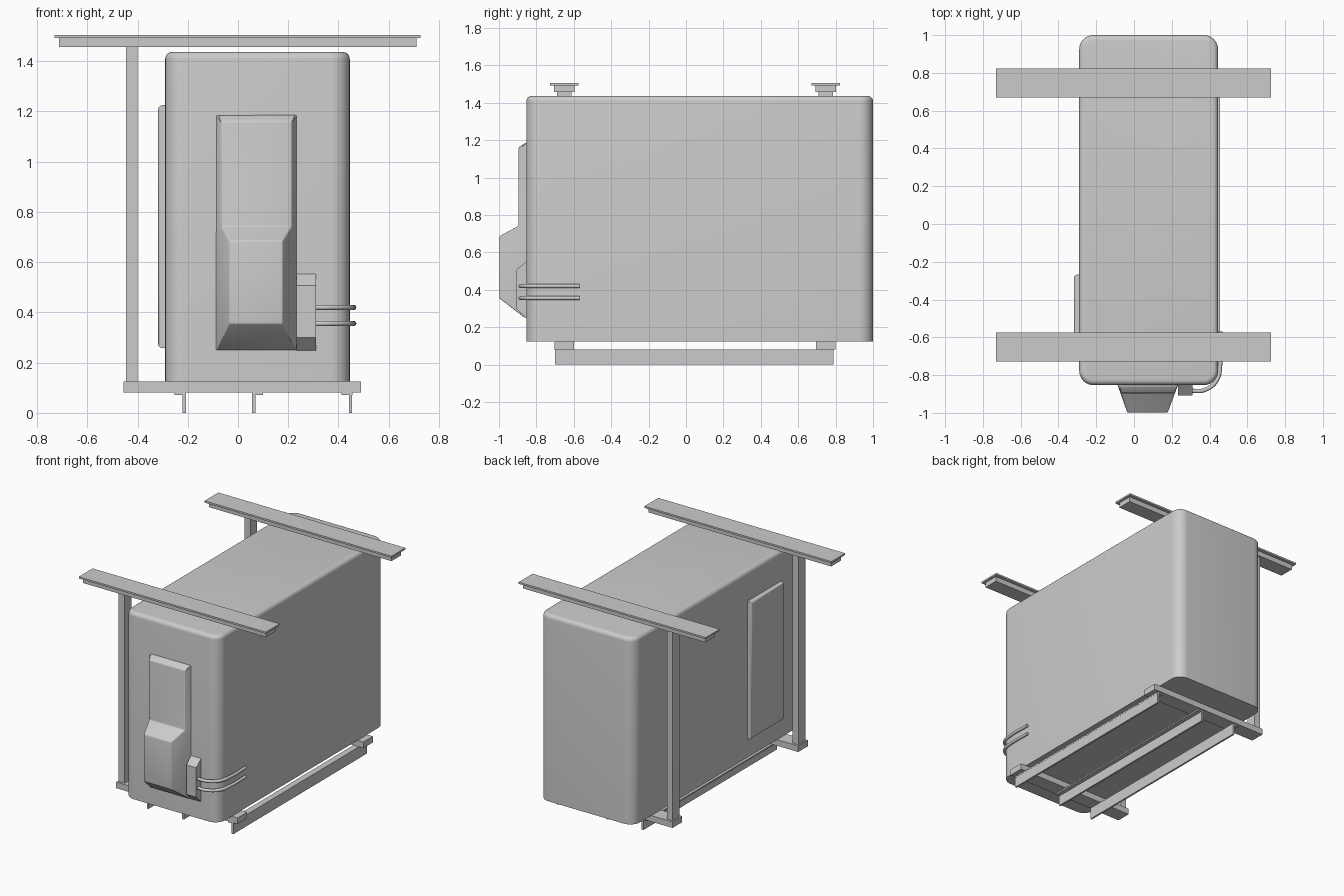
import bpy, bmesh, math
from mathutils import Vector

cube = bpy.data.objects.get("Cube")
if cube:
    bpy.data.objects.remove(cube, do_unlink=True)

grey = bpy.data.materials.new("light_grey")
grey.use_nodes = True
grey.diffuse_color = (0.6, 0.6, 0.6, 1)
grey.node_tree.nodes["Principled BSDF"].inputs["Base Color"].default_value = grey.diffuse_color


def finish(name, bm, smooth=False):
    bmesh.ops.recalc_face_normals(bm, faces=bm.faces[:])
    mesh = bpy.data.meshes.new(name)
    bm.to_mesh(mesh)
    bm.free()
    mesh.materials.append(grey)
    ob = bpy.data.objects.new(name, mesh)
    bpy.context.collection.objects.link(ob)
    if smooth:
        bpy.ops.object.select_all(action='DESELECT')
        ob.select_set(True)
        bpy.context.view_layer.objects.active = ob
        bpy.ops.object.shade_smooth_by_angle(angle=math.radians(40))
    return ob


def box_bm(x, y, z):
    bm = bmesh.new()
    bmesh.ops.create_cube(bm, size=1)
    for v in bm.verts:
        v.co = Vector(r[0] if c < 0 else r[1] for c, r in zip(v.co, (x, y, z)))
    return bm


def box(name, x, y, z):
    return finish(name, box_bm(x, y, z))


def bevel(bm, edges, width, segments):
    bmesh.ops.bevel(bm, geom=edges, offset=width, segments=segments,
                    profile=0.5, affect='EDGES', clamp_overlap=True)


def loft(name, sections, width, segments):
    """Skin equal-sized rings, cap the ends and round the outer edges."""
    bm = bmesh.new()
    rings = [[bm.verts.new(p) for p in s] for s in sections]
    n = len(rings[0])
    for a, b in zip(rings, rings[1:]):
        for i in range(n):
            j = (i + 1) % n
            bm.faces.new((a[i], a[j], b[j], b[i]))
    bm.faces.new(rings[0])
    bm.faces.new(rings[-1])
    back = max(v.co.y for v in bm.verts)
    outer = [e for e in bm.edges if min(v.co.y for v in e.verts) < back - 0.001
             and max(v.co.y for v in e.verts) < back - 0.001]
    bevel(bm, outer, width, segments)
    return finish(name, bm, True)


# Main cabinet: wide vertical corners, small top rounding, sharp base
bm = box_bm((-0.29, 0.445), (-0.853, 1.0), (0.125, 1.437))
bevel(bm, [e for e in bm.edges if abs(e.verts[0].co.z - e.verts[1].co.z) > 1], 0.075, 8)
bevel(bm, [e for e in bm.edges if all(v.co.z > 1.43 for v in e.verts)], 0.028, 5)
finish("cabinet", bm, True)

# Front cover: shallow upper part, deep lower part
stations = [(0.25, 0.25, -0.862, -0.085, 0.232), (0.25, 0.355, -0.998, -0.035, 0.178),
            (0.72, 0.686, -0.998, -0.035, 0.178), (0.745, 0.742, -0.896, -0.064, 0.213),
            (1.185, 1.16, -0.896, -0.064, 0.213), (1.186, 1.184, -0.862, -0.078, 0.229)]
loft("front_cover", [[(l if y > -0.87 else -0.088, -0.85, zb), (l, y, zf), (r, y, zf),
                      (r if y > -0.87 else 0.234, -0.85, zb)]
                     for zb, zf, y, l, r in stations], 0.009, 3)

# Cable connector with sloped ends
profile = [(-0.85, 0.245), (-0.907, 0.3), (-0.907, 0.508), (-0.85, 0.555)]
bm = bmesh.new()
face = bm.faces.new([bm.verts.new((0.233, y, z)) for y, z in profile])
side = bmesh.ops.extrude_face_region(bm, geom=[face])["geom"]
bmesh.ops.translate(bm, vec=(0.077, 0, 0),
                    verts=[v for v in side if isinstance(v, bmesh.types.BMVert)])
finish("cable_connector", bm)

# Cables bending around the cabinet corner
for name, z in (("lower_cable", 0.356), ("upper_cable", 0.42)):
    curve = bpy.data.curves.new(name, 'CURVE')
    curve.dimensions = '3D'
    curve.bevel_depth = 0.011
    curve.bevel_resolution = 3
    curve.use_fill_caps = True
    curve.resolution_u = 8
    spline = curve.splines.new('BEZIER')
    path = [(0.3, -0.883), (0.37, -0.88), (0.437, -0.83), (0.457, -0.74), (0.457, -0.57)]
    spline.bezier_points.add(len(path) - 1)
    for p, (x, y) in zip(spline.bezier_points, path):
        p.co = (x, y, z)
        p.handle_left_type = p.handle_right_type = 'AUTO'
    curve.materials.append(grey)
    ob = bpy.data.objects.new(name, curve)
    bpy.context.collection.objects.link(ob)

# Side access panel with rounded outer edges
bm = box_bm((-0.318, -0.28), (-0.64, -0.268), (0.258, 1.225))
bevel(bm, [e for e in bm.edges if all(v.co.x < -0.31 for v in e.verts)], 0.017, 3)
finish("side_panel", bm, True)

# Frames: upper rail with flange, post, and lower cross beam
for name, y in (("front", -0.651), ("rear", 0.747)):
    box(name + "_rail_flange", (-0.73, 0.726), (y - 0.077, y + 0.077), (1.493, 1.505))
    box(name + "_rail", (-0.712, 0.71), (y - 0.054, y + 0.054), (1.457, 1.493))
    box(name + "_post", (-0.446, -0.4), (y - 0.038, y + 0.038), (0.123, 1.457))
    box(name + "_cross_beam", (-0.455, 0.49), (y - 0.053, y + 0.053), (0.082, 0.125))

# Angle-section runners below the beams
for name, web, flange in (("right", -0.22, -0.253), ("middle", 0.056, 0.056),
                          ("left", 0.441, 0.412)):
    box(name + "_runner_web", (web, web + 0.013), (-0.7, 0.788), (0, 0.082))
    box(name + "_runner_flange", (flange, flange + 0.043), (-0.7, 0.788), (0.072, 0.082))
